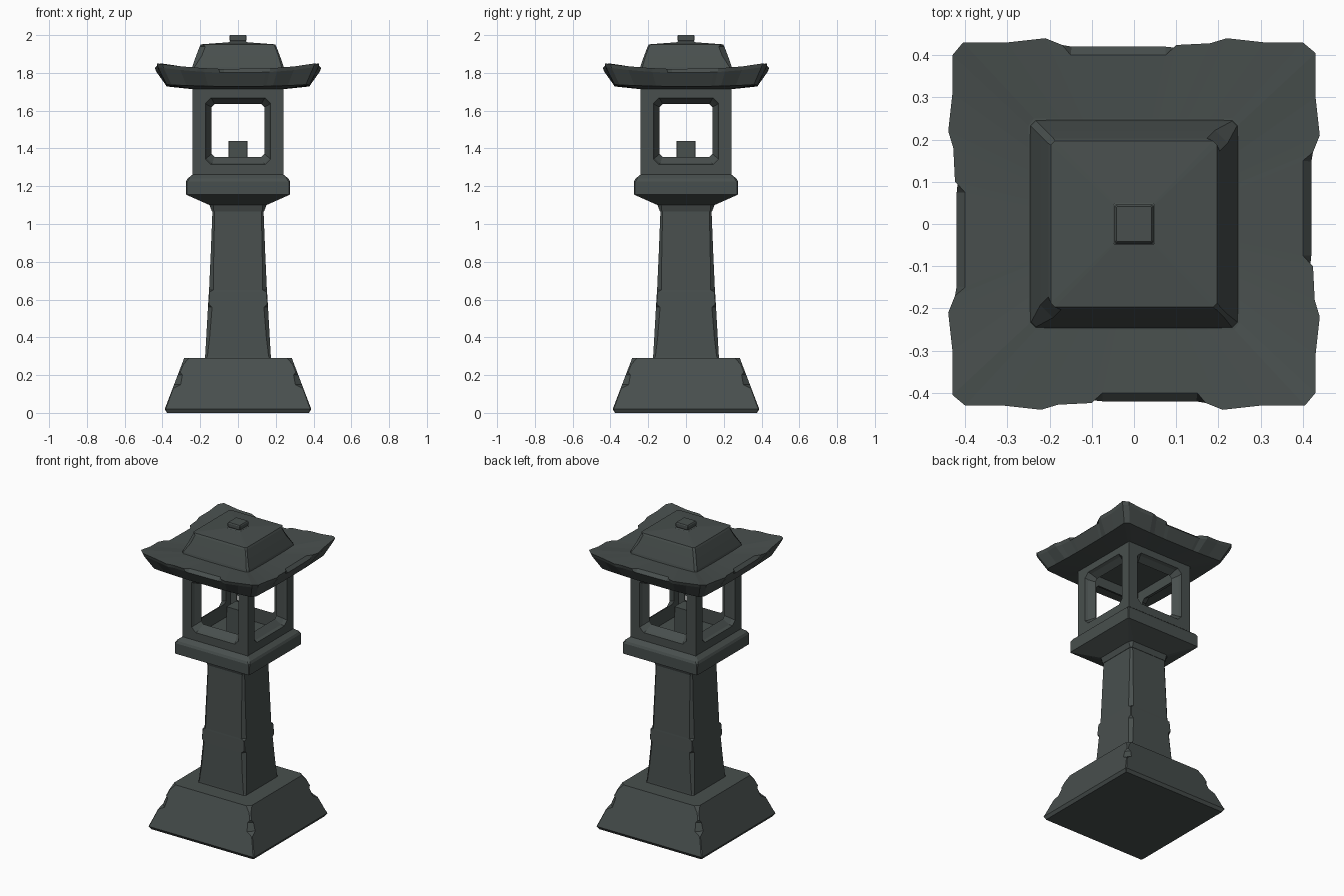
import bpy, bmesh, math
from mathutils import Matrix, Vector

if "Cube" in bpy.data.objects:
    bpy.data.objects.remove(bpy.data.objects["Cube"])

stone = bpy.data.materials.new("dark slate stone")
stone.diffuse_color = (0.065, 0.078, 0.075, 1)
stone.use_nodes = True
stone.node_tree.nodes["Principled BSDF"].inputs["Base Color"].default_value = stone.diffuse_color


def turn(p, k):
    return Matrix.Rotation(k * math.pi / 2, 3, 'Z') @ Vector(p)


def loft(name, rings, caps=True, loop=False, copies=1):
    """Join rings of points with quads; optionally repeat around z."""
    bm = bmesh.new()
    for k in range(copies):
        vs = [[bm.verts.new(turn(p, k)) for p in r] for r in rings]
        n = len(rings[0])
        pairs = list(zip(vs, vs[1:])) + ([(vs[-1], vs[0])] if loop else [])
        for a, b in pairs:
            for i in range(n):
                j = (i + 1) % n
                bm.faces.new((a[i], a[j], b[j], b[i]))
        if caps:
            bm.faces.new(vs[0][::-1])
            bm.faces.new(vs[-1])
    bmesh.ops.recalc_face_normals(bm, faces=bm.faces)
    me = bpy.data.meshes.new(name)
    bm.to_mesh(me)
    bm.free()
    me.materials.append(stone)
    ob = bpy.data.objects.new(name, me)
    bpy.context.collection.objects.link(ob)
    return ob


def ring(h, z, chips=0.003):
    """Square ring with a worn (cut) corner size for each corner."""
    c = chips if isinstance(chips, (list, tuple)) else [chips] * 4
    pts = []
    for k in range(4):
        pts += [turn((-h, -h + c[k], z), k), turn((-h + c[k], -h, z), k)]
    return pts


# Plinth with chipped corners
def base_half(z):
    return 0.388 - (z - 0.02) * 0.103 / 0.27


chips = [(0.02, 0.004), (0.045, 0.006), (0.09, 0.004), (0.13, 0.004), (0.15, 0.035),
         (0.20, 0.025), (0.215, 0.008), (0.255, 0.008), (0.29, 0.025)]
loft("base", [ring(0.376, 0)] + [ring(base_half(z), z, c) for z, c in chips])

# Tapered shaft with worn edges
shaft = [(0.28, 0.176, 0.004), (0.30, 0.174, 0.012), (0.40, 0.168, 0.018), (0.56, 0.159, 0.022),
         (0.575, 0.158, 0.004), (0.64, 0.154, 0.004), (0.65, 0.153, 0.022),
         (0.85, 0.144, 0.016), (1.05, 0.136, 0.012), (1.12, 0.134, 0.004)]
loft("shaft", [ring(h, z, c) for z, h, c in shaft])

# Flared platform under the lantern box
platform = [(1.065, 0.138, 0.01), (1.10, 0.150, 0.02), (1.155, 0.274, 0.004),
            (1.225, 0.275, 0.006), (1.24, 0.268, 0.012), (1.262, 0.24, 0.004)]
loft("platform", [ring(h, z, c) for z, h, c in platform])


# Lantern box: four walls with splayed windows
def frame(hx, z0, z1, y, c):
    return [(-hx, y, z0 + c), (-hx + c, y, z0), (hx - c, y, z0), (hx, y, z0 + c),
            (hx, y, z1 - c), (hx - c, y, z1), (-hx + c, y, z1), (-hx, y, z1 - c)]


loft("lantern_box", [frame(0.24, 1.25, 1.725, -0.24, 0.006),
                     frame(0.172, 1.315, 1.668, -0.24, 0.028),
                     frame(0.165, 1.322, 1.66, -0.222, 0.028),
                     frame(0.14, 1.355, 1.635, -0.185, 0.016),
                     frame(0.185, 1.25, 1.725, -0.185, 0.006)],
     caps=False, loop=True, copies=4)

# Candle block
loft("candle", [ring(0.052, 1.25), ring(0.05, 1.44)])

# Roof: one worn eave side as (position, overhang), turned four times
side = [(-0.43, 0.405), (-0.40, 0.43), (-0.31, 0.43), (-0.22, 0.44), (-0.18, 0.428),
        (-0.10, 0.424), (-0.075, 0.40), (0.15, 0.40), (0.17, 0.424), (0.21, 0.44), (0.30, 0.43)]


def eave(h, z, lift):
    pts = []
    for k in range(4):
        for t, o in side:
            u = t / 0.43
            pts.append(turn((u * h, -h * (0.95 if t == -0.43 else 1), z + lift * abs(u) ** 2), k))
    return pts


top_edge, low_edge = [], []
for k in range(4):
    for t, o in side:
        notch = o < 0.402
        lift = 0.03 * (abs(t) / 0.43) ** 2
        top_edge.append(turn((t, -o, 1.82 + lift), k))
        low_edge.append(turn((t * 0.985, -0.42 if notch else -o * 0.985, 1.80 + lift), k))
loft("roof", [eave(0.21, 1.70, 0), eave(0.235, 1.713, 0), eave(0.378, 1.728, 0.01),
              low_edge, top_edge, eave(0.25, 1.815, 0.004), eave(0.2, 1.82, 0)])

# Upper roof block, two opposite corners broken
big = [0.03, 0.008, 0.03, 0.012]
loft("roof_cap", [ring(0.25, 1.80, 0.015), ring(0.243, 1.83, 0.012), ring(0.222, 1.89, big),
                  ring(0.203, 1.94, big), ring(0.197, 1.951, 0.01), ring(0.05, 1.962)])

# Finial
loft("finial", [ring(0.058, 1.955), ring(0.042, 1.968), ring(0.046, 1.975), ring(0.046, 1.994),
                ring(0.042, 2.0)])
